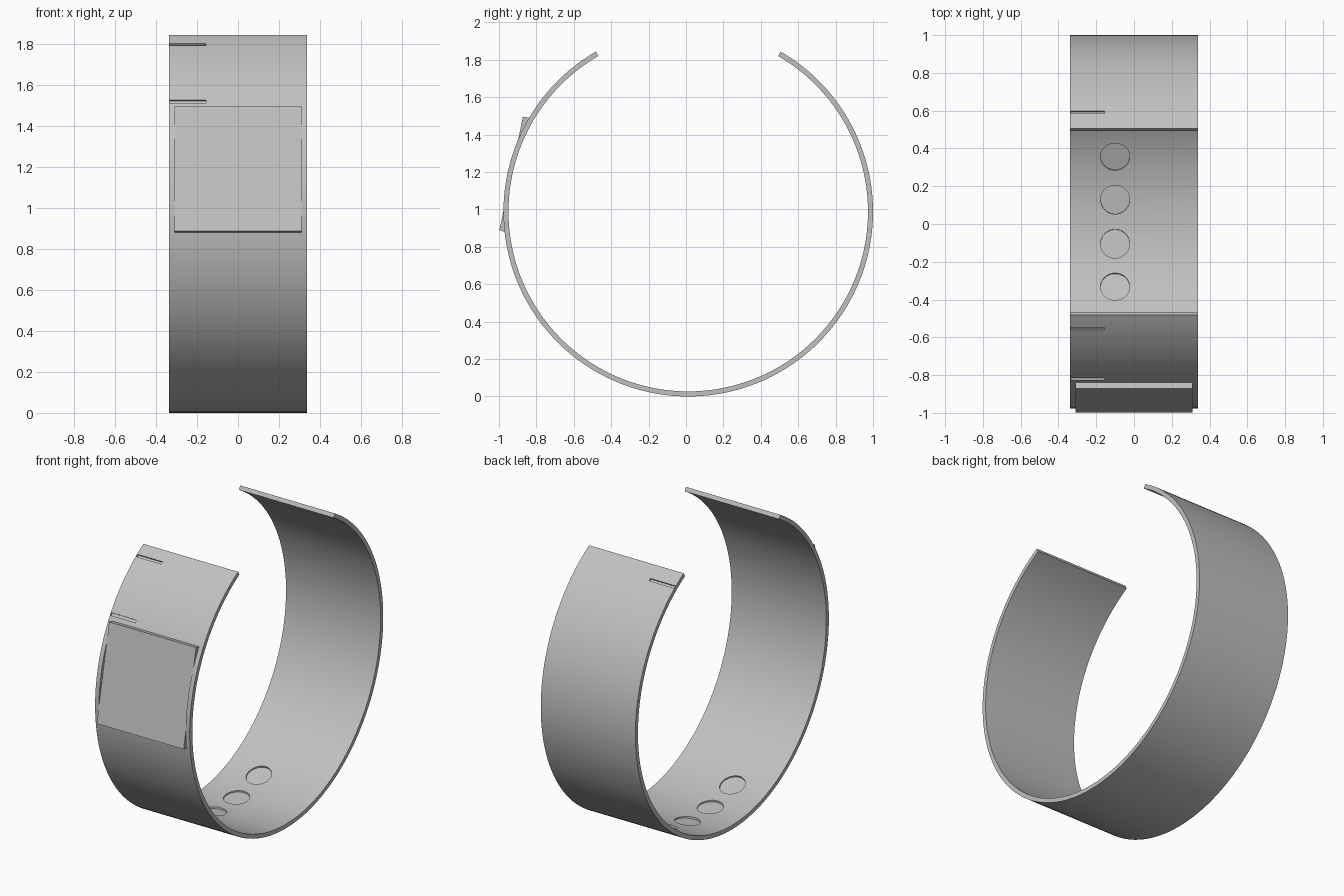
import bpy, bmesh
from math import sin, cos, radians
from mathutils import Matrix, Vector

cube = bpy.data.objects.get("Cube")
if cube:
    bpy.data.objects.remove(cube, do_unlink=True)

R, THICK, HALF_W = 0.988, 0.027, 0.338
CENTRE = Vector((0, 0.012, R))
GAP = 30                      # half opening of the cuff, degrees from the top

grey = bpy.data.materials.new("satin grey")
grey.use_nodes = True
grey.diffuse_color = (0.53, 0.53, 0.53, 1)
grey.node_tree.nodes["Principled BSDF"].inputs["Base Color"].default_value = (0.53, 0.53, 0.53, 1)


def make_object(name, bm):
    bmesh.ops.recalc_face_normals(bm, faces=bm.faces)
    mesh = bpy.data.meshes.new(name)
    bm.to_mesh(mesh)
    bm.free()
    obj = bpy.data.objects.new(name, mesh)
    bpy.context.collection.objects.link(obj)
    mesh.materials.append(grey)
    return obj


def on_circle(angle, radius):
    """Point at an angle from straight up, positive towards the front."""
    a = radians(angle)
    return CENTRE + Vector((0, -sin(a), cos(a))) * radius


def arc(a0, a1, radius, steps):
    return [on_circle(a0 + (a1 - a0) * i / steps, radius) for i in range(steps + 1)]


def extrude_strip(name, outer, inner, half):
    """Solid between two matching point rows, extruded across x."""
    bm = bmesh.new()
    side = Vector((half, 0, 0))
    rings = [[bm.verts.new(p) for p in (o - side, o + side, i + side, i - side)]
             for o, i in zip(outer, inner)]
    for a, b in zip(rings, rings[1:]):
        for k in range(4):
            n = (k + 1) % 4
            bm.faces.new((a[k], a[n], b[n], b[k]))
    bm.faces.new(rings[0])
    bm.faces.new(rings[-1])
    return make_object(name, bm)


def radial_matrix(x, angle, radius):
    """Frame with z pointing out of the ring and y along it."""
    return (Matrix.Translation(on_circle(angle, radius) + Vector((x, 0, 0)))
            @ Matrix.Rotation(radians(angle), 4, 'X'))


def cut(target, cutter):
    cutter.hide_render = True
    mod = target.modifiers.new("cut", 'BOOLEAN')
    mod.operation, mod.solver, mod.object = 'DIFFERENCE', 'EXACT', cutter
    bpy.context.view_layer.objects.active = target
    bpy.ops.object.modifier_apply(modifier=mod.name)
    bpy.data.objects.remove(cutter, do_unlink=True)


# Open ring band
STEPS = 150
band = extrude_strip("cuff_band", arc(GAP, 360 - GAP, R, STEPS),
                     arc(GAP, 360 - GAP, R - THICK, STEPS), HALF_W)

# Flat display plate with a curved back, let into the band
low, high = Vector((0, -0.998, 0.887)), Vector((0, -0.872, 1.496))
along = (high - low).normalized()
outward = Vector((0, -along.z, along.y))
N = 32
face = [low.lerp(high, i / N) for i in range(N + 1)]


def drop_to_ring(p, radius):
    d = p - CENTRE
    b = d.dot(outward)
    return p + outward * (-b + (b * b - d.length_squared + radius * radius) ** 0.5)


back = [drop_to_ring(p, R - 0.021) for p in face]
extrude_strip("display_plate", face, back, 0.31)

# Pocket in the band in front of the plate
pocket = extrude_strip("pocket_cutter", [p + outward * 0.1 for p in (low, high)],
                       [p - outward * 0.002 for p in (low, high)], 0.31)
cut(band, pocket)

# Shallow button slots on the outside
for angle in (35, 57.4, -36):
    bm = bmesh.new()
    bmesh.ops.create_cube(bm, size=1, matrix=radial_matrix(-0.245, angle, R)
                          @ Matrix.Diagonal((0.178, 0.017, 0.02, 1)))
    cut(band, make_object("slot_cutter", bm))

# Shallow round sensor recesses on the inside
for angle in (159, 173, 187, 201):
    bm = bmesh.new()
    bmesh.ops.create_cone(bm, cap_ends=True, segments=48, radius1=0.077, radius2=0.077,
                          depth=0.04, matrix=radial_matrix(-0.1, angle, R - THICK - 0.012))
    cut(band, make_object("sensor_cutter", bm))

# Smooth curves, crisp edges
bpy.ops.object.select_all(action='DESELECT')
band.select_set(True)
bpy.context.view_layer.objects.active = band
bpy.ops.object.shade_smooth_by_angle(angle=radians(25))
